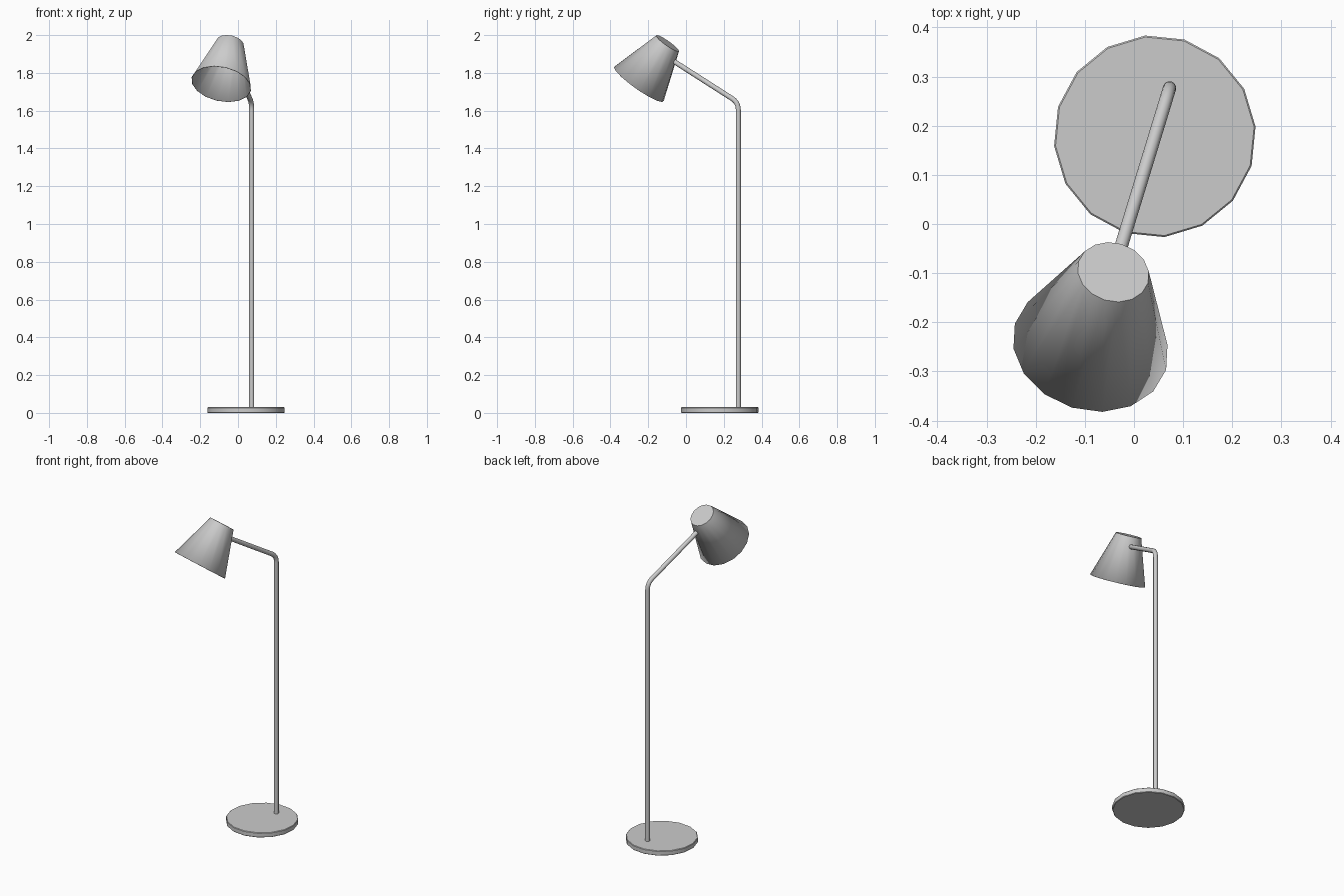
import bpy, bmesh, math
from mathutils import Matrix, Vector

if "Cube" in bpy.data.objects:
    bpy.data.objects.remove(bpy.data.objects["Cube"])

# Lamp frame: origin at the pole foot, local +x along the arm
FRAME = Matrix.Translation((0.0725, 0.277, 0)) @ Matrix.Rotation(math.radians(-107), 4, 'Z')


def smooth(obj, angle=30):
    bpy.ops.object.select_all(action='DESELECT')
    obj.select_set(True)
    bpy.context.view_layer.objects.active = obj
    bpy.ops.object.shade_smooth_by_angle(angle=math.radians(angle))


def cone(name, r1, r2, depth, matrix, open_bottom=False):
    bm = bmesh.new()
    bmesh.ops.create_cone(bm, cap_ends=True, segments=16, radius1=r1, radius2=r2, depth=depth)
    if open_bottom:
        bm.normal_update()
        bottom = [f for f in bm.faces if f.normal.z < -0.9]
        bmesh.ops.delete(bm, geom=bottom, context='FACES_ONLY')
    mesh = bpy.data.meshes.new(name)
    bm.to_mesh(mesh)
    bm.free()
    obj = bpy.data.objects.new(name, mesh)
    bpy.context.collection.objects.link(obj)
    obj.matrix_world = FRAME @ matrix
    smooth(obj)
    return obj


# Round base plate with a fine edge bevel
base = cone("base", 0.206, 0.206, 0.03, Matrix.Translation((0.103, 0, 0.015)))
bevel = base.modifiers.new("edge", 'BEVEL')
bevel.width = 0.003
bevel.segments = 1
bevel.limit_method = 'ANGLE'
bevel.angle_limit = math.radians(40)

# Pole and arm: one bent tube
corner = Vector((0, 0, 1.643))
end = Vector((0.36, 0, 1.863))
a = corner - Vector((0, 0, 0.04))
b = corner + (end - corner).normalized() * 0.04
path = [Vector((0, 0, 0.01))]
for i in range(7):
    t = i / 6
    path.append(a * (1 - t) ** 2 + corner * 2 * t * (1 - t) + b * t ** 2)
path.append(end)

curve = bpy.data.curves.new("pole_and_arm", 'CURVE')
curve.dimensions = '3D'
curve.bevel_depth = 0.0135
curve.bevel_resolution = 4
curve.use_fill_caps = True
spline = curve.splines.new('POLY')
spline.points.add(len(path) - 1)
for point, co in zip(spline.points, path):
    point.co = (*co, 1)
pole = bpy.data.objects.new("pole_and_arm", curve)
bpy.context.collection.objects.link(pole)
pole.matrix_world = FRAME
bpy.ops.object.select_all(action='DESELECT')
pole.select_set(True)
bpy.context.view_layer.objects.active = pole
bpy.ops.object.convert(target='MESH')
smooth(bpy.context.object, 40)

# Tilted conical shade, open underneath, with a thin wall
top, bottom = Vector((0.392, 0, 1.9565)), Vector((0.551, 0, 1.741))
axis = top - bottom
tilt = Matrix.Rotation(math.atan2(axis.x, axis.z), 4, 'Y')
shade = cone("shade", 0.161, 0.074, axis.length,
             Matrix.Translation((top + bottom) / 2) @ tilt, open_bottom=True)
wall = shade.modifiers.new("wall", 'SOLIDIFY')
wall.thickness = 0.003
wall.offset = -1
